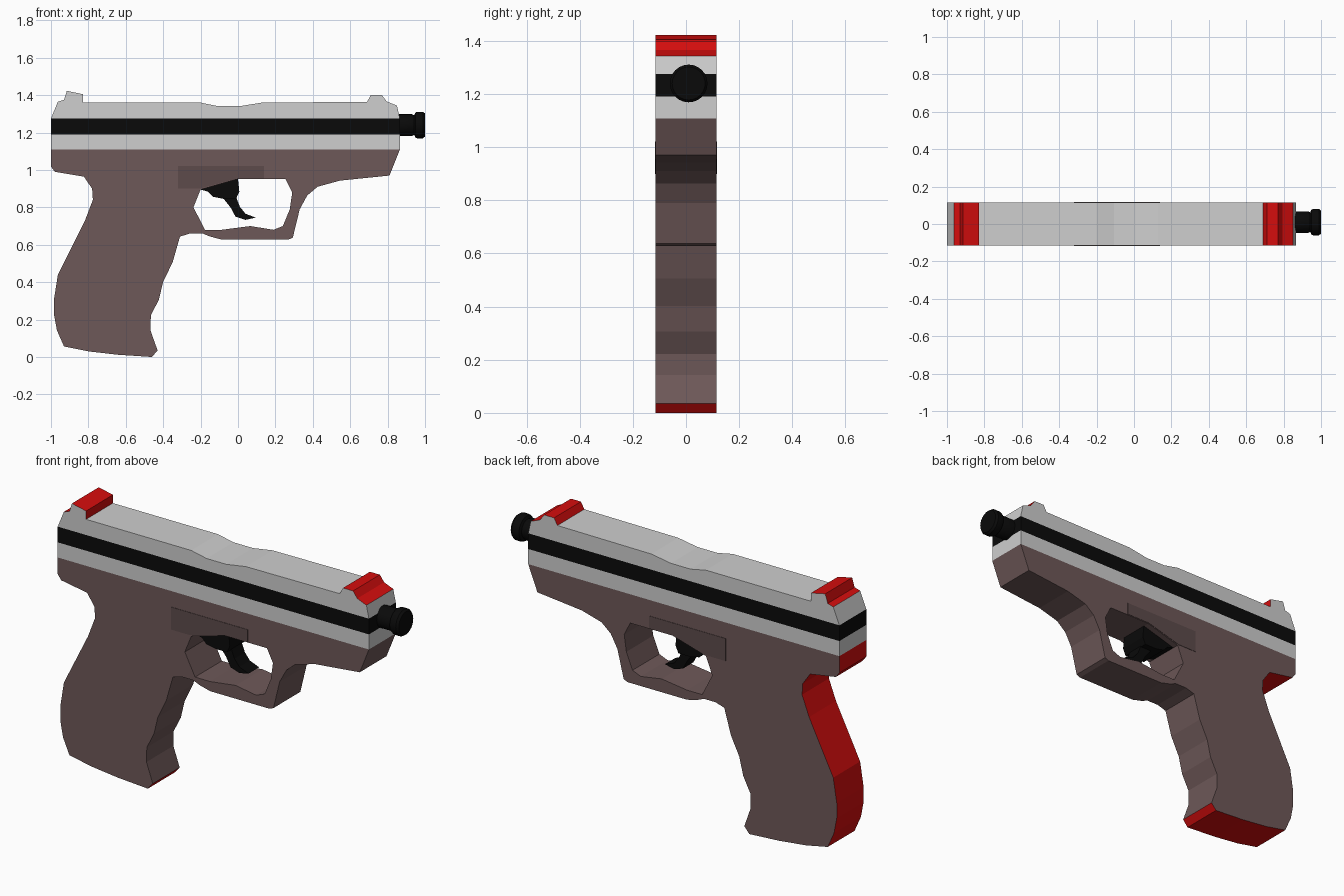
import bpy, bmesh, math
from mathutils import Vector, Matrix

default = bpy.data.objects.get("Cube")
if default:
    bpy.data.objects.remove(default, do_unlink=True)


def material(name, r, g, b):
    m = bpy.data.materials.new(name)
    m.use_nodes = True
    m.diffuse_color = (r, g, b, 1)
    bsdf = next(n for n in m.node_tree.nodes if n.type == 'BSDF_PRINCIPLED')
    bsdf.inputs["Base Color"].default_value = (r, g, b, 1)
    return m


BROWN = material("brown grip", .155, .098, .098)
SHADE = material("dark brown recess", .11, .07, .07)
GREY = material("light grey", .62, .62, .62)
RED = material("red", .66, .004, .004)
BLACK = material("black", .003, .003, .003)
HALF = .115


def finish(bm, name, mats):
    bmesh.ops.recalc_face_normals(bm, faces=bm.faces)
    mesh = bpy.data.meshes.new(name)
    bm.to_mesh(mesh)
    bm.free()
    for m in mats:
        mesh.materials.append(m)
    ob = bpy.data.objects.new(name, mesh)
    bpy.context.collection.objects.link(ob)
    return ob


def slab(name, loops, y0, y1, mats, red_rule=None):
    """Extrude side outlines (the first is the rim, others are holes) along y."""
    bm = bmesh.new()
    edges = []
    for loop in loops:
        vs = [bm.verts.new((x, y0, z)) for x, z in loop]
        edges += [bm.edges.new((a, b)) for a, b in zip(vs, vs[1:] + vs[:1])]
    bmesh.ops.triangle_fill(bm, edges=edges, use_beauty=True, normal=(0, -1, 0))
    ext = bmesh.ops.extrude_face_region(bm, geom=bm.faces[:])
    moved = [g for g in ext["geom"] if isinstance(g, bmesh.types.BMVert)]
    bmesh.ops.translate(bm, verts=moved, vec=(0, y1 - y0, 0))
    bmesh.ops.recalc_face_normals(bm, faces=bm.faces)
    bmesh.ops.dissolve_limit(bm, angle_limit=.001, verts=bm.verts[:], edges=bm.edges[:])
    if red_rule:
        for f in bm.faces:
            c = f.calc_center_median()
            if abs(f.normal.y) < .5 and red_rule(c.x, c.z):
                f.material_index = 1
    return finish(bm, name, mats)


# Frame, grip and trigger guard in one outline
frame = [(.865, 1.108), (.81, .97), (.545, .943), (.425, .91), (.37, .863),
         (.33, .79), (.293, .638), (.27, .628), (-.087, .628), (-.15, .644),
         (-.188, .66), (-.257, .66), (-.31, .644), (-.35, .505), (-.4, .403),
         (-.423, .307), (-.466, .222), (-.468, .142), (-.43, .035), (-.46, 0),
         (-.642, .012), (-.8, .03), (-.93, .056), (-.968, .142), (-.984, .227),
         (-.984, .307), (-.963, .44), (-.818, .73), (-.776, .84), (-.78, .9),
         (-.824, .964), (-.979, .99), (-1, 1.018), (-1, 1.108)]
guard_hole = [(-.238, .8), (-.2, .895), (0, .952), (.254, .952), (.29, .88),
              (.277, .79), (.24, .7), (.19, .68), (.066, .7), (-.087, .68), (-.177, .68)]
slab("frame_and_grip", [frame, guard_hole], -HALF, HALF, [BROWN, RED],
     lambda x, z: x < -.77 or z < .05)

# Slide: lower strip, dark band, and upper part with the sights
for name, z0, z1, mat in (("slide_lower", 1.108, 1.19, GREY), ("slide_band", 1.19, 1.275, BLACK)):
    slab(name, [[(-1, z0), (.865, z0), (.865, z1), (-1, z1)]], -HALF, HALF, [mat])
slide_top = [(-1, 1.275), (-.963, 1.365), (-.93, 1.375), (-.915, 1.423), (-.83, 1.405),
             (-.83, 1.36), (-.2, 1.36), (-.108, 1.341), (.01, 1.341), (.127, 1.36),
             (.69, 1.364), (.71, 1.4), (.77, 1.4), (.795, 1.366), (.85, 1.344),
             (.865, 1.275)]
slab("slide_upper", [slide_top], -HALF, HALF, [GREY, RED],
     lambda x, z: (x < -.82 and z > 1.366) or (x > .68 and z > 1.34))

# Shaded panel above the trigger on both sides
panel = [(-.32, .9), (-.205, .9), (0, .955), (.14, .955), (.14, 1.022), (-.32, 1.022)]
for name, side in (("right_recess_panel", -1), ("left_recess_panel", 1)):
    slab(name, [panel], side * HALF, side * (HALF + .002), [SHADE])

# Trigger: wide pivot block and thin curved blade
slab("trigger_block", [[(-.2, .895), (-.16, .884), (-.135, .857), (-.08, .846),
                        (-.01, .846), (.007, .884), (0, .952)]], -.08, .08, [BLACK])
slab("trigger_blade", [[(-.08, .85), (-.04, .8), (-.013, .75), (.04, .733), (.095, .745),
                        (.04, .766), (.01, .803), (-.008, .85)]], -.045, .045, [BLACK])

# Muzzle, turned around the barrel axis
bm = bmesh.new()
ring = [bm.verts.new((x, 0, r)) for x, r in
        ((.85, 0), (.85, .058), (.93, .058), (.942, .052), (.948, .066),
         (.958, .071), (.988, .071), (1, .062), (1, 0))]
edges = [bm.edges.new(p) for p in zip(ring, ring[1:])]
bmesh.ops.spin(bm, geom=ring + edges, cent=(0, 0, 0), axis=(1, 0, 0),
               angle=math.tau, steps=24)
bmesh.ops.remove_doubles(bm, verts=bm.verts[:], dist=.0005)
bmesh.ops.transform(bm, matrix=Matrix.Translation(Vector((0, .01, 1.24))), verts=bm.verts[:])
muzzle = finish(bm, "muzzle", [BLACK])
bpy.ops.object.select_all(action='DESELECT')
muzzle.select_set(True)
bpy.context.view_layer.objects.active = muzzle
bpy.ops.object.shade_smooth_by_angle(angle=math.radians(30))
